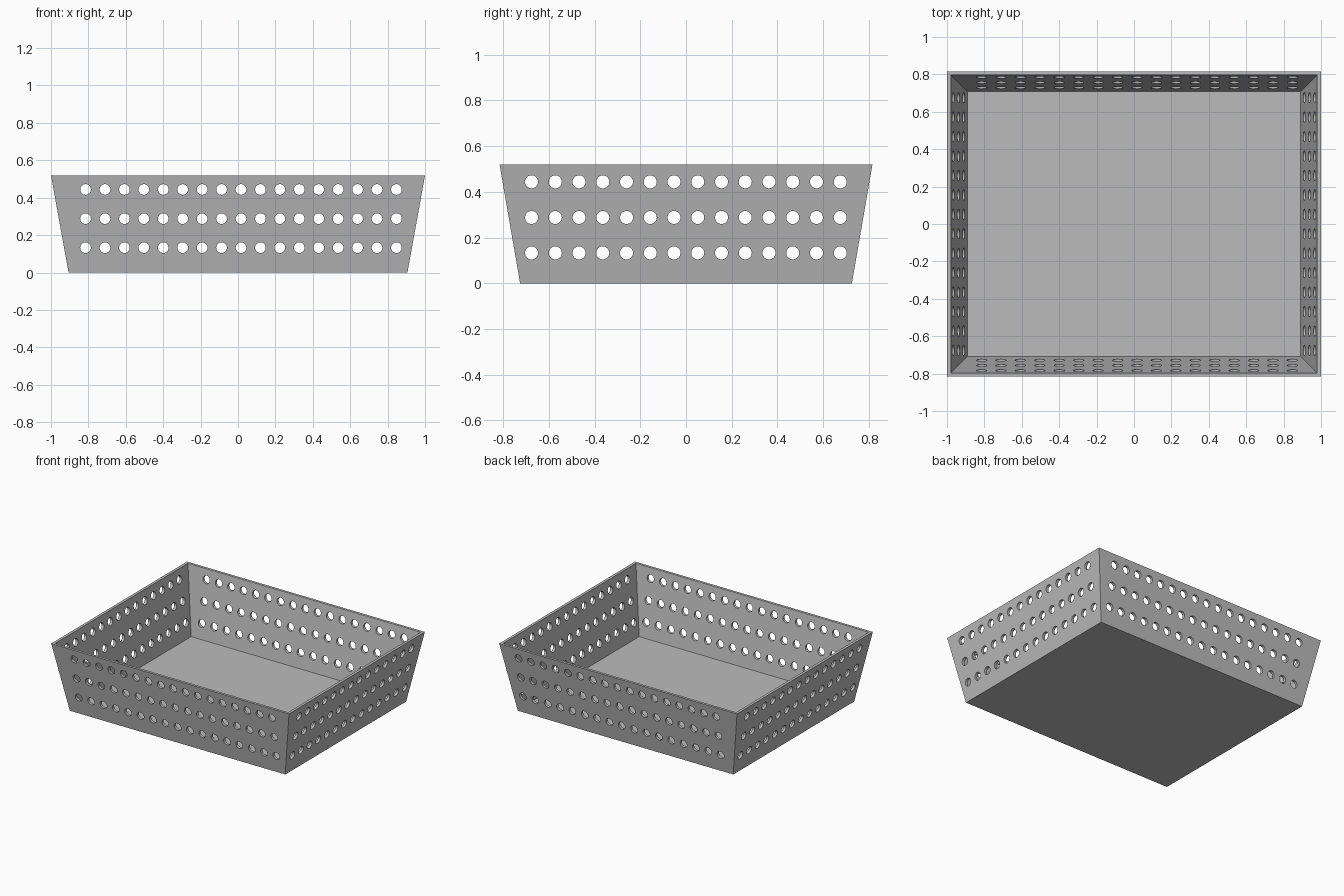
import bpy, bmesh, math
from mathutils import Matrix, Vector

if "Cube" in bpy.data.objects:
    bpy.data.objects.remove(bpy.data.objects["Cube"], do_unlink=True)

HEIGHT, FLOOR = 0.52, 0.02
HOLE_RADIUS = 0.0285
ROWS = (0.133, 0.288, 0.444)


def make_object(name, bm):
    bmesh.ops.recalc_face_normals(bm, faces=bm.faces)
    mesh = bpy.data.meshes.new(name)
    bm.to_mesh(mesh)
    bm.free()
    obj = bpy.data.objects.new(name, mesh)
    bpy.context.collection.objects.link(obj)
    return obj


def spread(first, last, count):
    return [first + (last - first) * i / (count - 1) for i in range(count)]


grey = bpy.data.materials.new("mid grey")
grey.use_nodes = True
grey.diffuse_color = (0.5, 0.5, 0.5, 1)
grey.node_tree.nodes["Principled BSDF"].inputs["Base Color"].default_value = (0.5, 0.5, 0.5, 1)

# Tapered open tray: outer bottom, outer rim, inner rim, inner floor
bm = bmesh.new()
rings = []
for x, y, z in ((0.906, 0.726, 0), (1, 0.816, HEIGHT),
                (0.979, 0.797, HEIGHT), (0.89, 0.708, FLOOR)):
    rings.append([bm.verts.new((sx * x, sy * y, z))
                  for sx, sy in ((-1, -1), (1, -1), (1, 1), (-1, 1))])
for low, high in zip(rings, rings[1:]):
    for i in range(4):
        j = (i + 1) % 4
        bm.faces.new((low[i], low[j], high[j], high[i]))
bm.faces.new(rings[0])
bm.faces.new(rings[-1])
tray = make_object("tray", bm)
tray.data.materials.append(grey)

# Horizontal pegs that punch the holes, one short peg per wall
bm = bmesh.new()


def add_peg(centre, length, turn):
    bmesh.ops.create_cone(bm, cap_ends=True, segments=32, radius1=HOLE_RADIUS,
                          radius2=HOLE_RADIUS, depth=length,
                          matrix=Matrix.Translation(Vector(centre)) @ turn)


along_x = Matrix.Rotation(math.pi / 2, 4, "Y")
along_y = Matrix.Rotation(math.pi / 2, 4, "X")
for z in ROWS:
    for side in (-1, 1):
        for x in spread(-0.815, 0.847, 17):
            add_peg((x, side * 0.78, z), 0.14, along_y)
        for y in spread(-0.676, 0.675, 14):
            add_peg((side * 0.96, y, z), 0.14, along_x)
pegs = make_object("hole_cutter", bm)
pegs.data.materials.append(grey)
pegs.hide_render = True

# Punch the holes, then drop the pegs
cut = tray.modifiers.new("holes", "BOOLEAN")
cut.operation = "DIFFERENCE"
cut.solver = "EXACT"
cut.object = pegs
bpy.ops.object.select_all(action="DESELECT")
tray.select_set(True)
bpy.context.view_layer.objects.active = tray
bpy.ops.object.modifier_apply(modifier=cut.name)
bpy.data.objects.remove(pegs, do_unlink=True)
bpy.ops.object.shade_smooth_by_angle(angle=math.radians(30))
